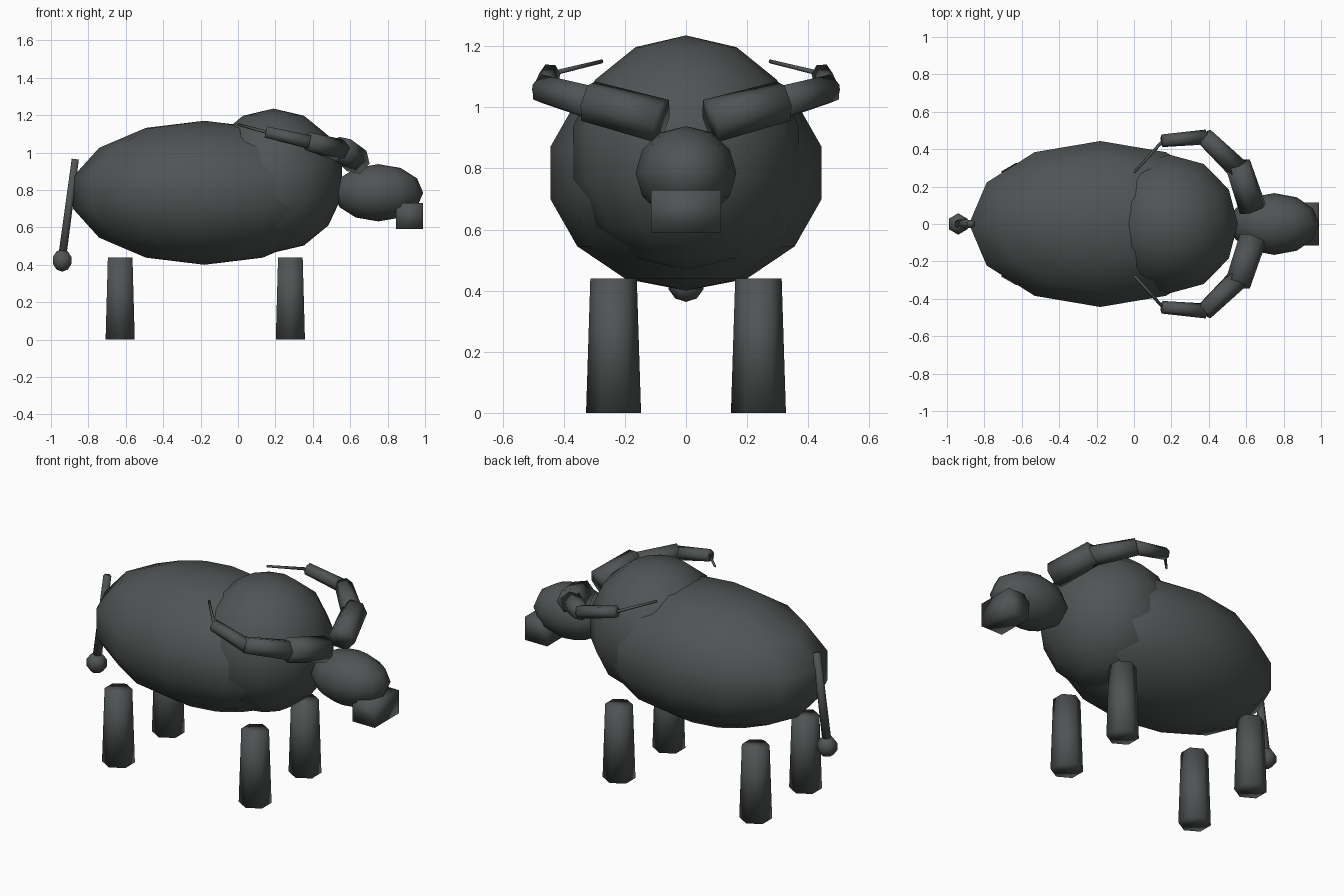
import bpy, bmesh
from math import pi
from mathutils import Matrix, Vector

cube = bpy.data.objects.get("Cube")
if cube:
    bpy.data.objects.remove(cube, do_unlink=True)

COLOR = (0.08, 0.088, 0.088, 1)
hide = bpy.data.materials.new("dark_grey_hide")
hide.use_nodes = True
hide.diffuse_color = COLOR
hide.node_tree.nodes["Principled BSDF"].inputs["Base Color"].default_value = COLOR


def finish(name, bm):
    mesh = bpy.data.meshes.new(name)
    bmesh.ops.recalc_face_normals(bm, faces=bm.faces)
    for f in bm.faces:
        f.smooth = True
    bm.to_mesh(mesh)
    bm.free()
    mesh.materials.append(hide)
    obj = bpy.data.objects.new(name, mesh)
    bpy.context.collection.objects.link(obj)
    return obj


def ellipsoid(name, center, radii, segments=12, rings=7):
    bm = bmesh.new()
    bmesh.ops.create_uvsphere(bm, u_segments=segments, v_segments=rings, radius=1)
    bmesh.ops.transform(bm, verts=bm.verts,
                        matrix=Matrix.Translation(center) @ Matrix.Diagonal((*radii, 1)))
    return finish(name, bm)


def limb(name, start, end, r_start, r_end, sides=6):
    """Tapered prism running from start to end."""
    a, b = Vector(start), Vector(end)
    axis = b - a
    turn = Vector((0, 0, 1)).rotation_difference(axis).to_matrix().to_4x4()
    bm = bmesh.new()
    bmesh.ops.create_cone(bm, cap_ends=True, segments=sides, radius1=r_start,
                          radius2=r_end, depth=axis.length)
    bmesh.ops.transform(bm, verts=bm.verts, matrix=Matrix.Translation((a + b) / 2) @ turn)
    return finish(name, bm)


# Torso, shoulder hump and head
ellipsoid("body", (-0.18, 0, 0.785), (0.72, 0.455, 0.385))
ellipsoid("shoulder_hump", (0.19, 0, 0.85), (0.375, 0.38, 0.385))
ellipsoid("head", (0.75, 0, 0.785), (0.24, 0.165, 0.153), rings=6)

# Muzzle block
bm = bmesh.new()
bmesh.ops.create_cube(bm, size=1)
bmesh.ops.transform(bm, verts=bm.verts, matrix=Matrix.Translation((0.917, 0, 0.66))
                    @ Matrix.Diagonal((0.146, 0.23, 0.14, 1)))
finish("muzzle", bm)

# Paired legs and jointed horns
horn_parts = [
    ("horn_base", (0.635, 0.08, 0.955), (0.555, 0.32, 1.02), 0.075, 0.07),
    ("horn_middle", (0.555, 0.295, 1.01), (0.375, 0.47, 1.06), 0.06, 0.05),
    ("horn_outer", (0.385, 0.465, 1.055), (0.15, 0.445, 1.11), 0.04, 0.034),
    ("horn_tip", (0.15, 0.44, 1.11), (0, 0.275, 1.15), 0.009, 0.007),
]
for side, s in (("left", 1), ("right", -1)):
    for place, x in (("front", 0.28), ("back", -0.63)):
        limb(f"{place}_{side}_leg", (x, s * 0.237, 0), (x, s * 0.237, 0.44), 0.09, 0.076)
    for name, a, b, r1, r2 in horn_parts:
        limb(f"{side}_{name}", (a[0], s * a[1], a[2]), (b[0], s * b[1], b[2]), r1, r2)

# Tail with tuft
limb("tail", (-0.87, 0, 0.965), (-0.94, 0, 0.44), 0.022, 0.025)
ellipsoid("tail_tuft", (-0.94, 0, 0.423), (0.06, 0.06, 0.06), segments=6, rings=5)
